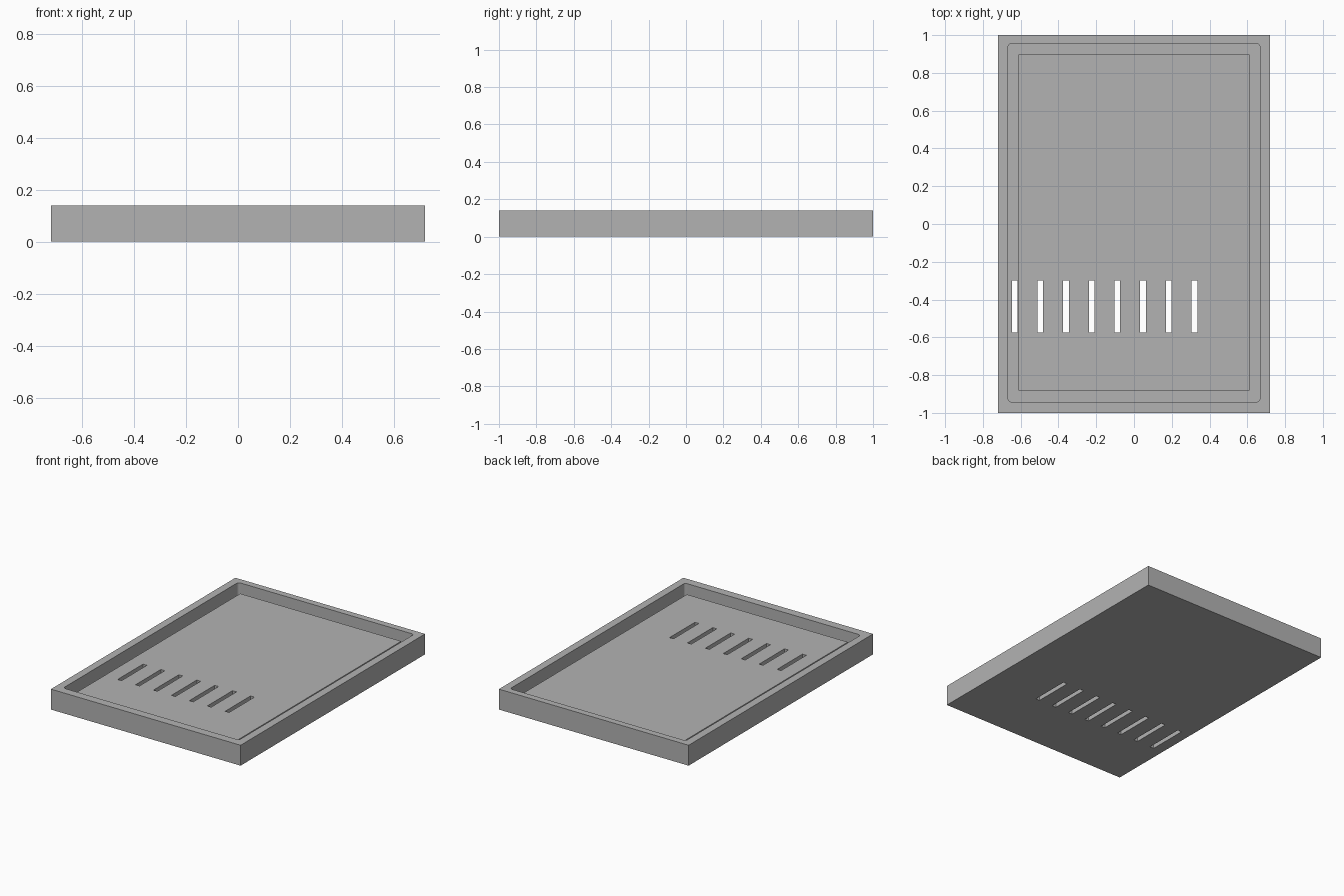
import bpy
import bmesh

cube = bpy.data.objects.get("Cube")
if cube:
    bpy.data.objects.remove(cube, do_unlink=True)

HEIGHT = 0.14
PANEL_TOP = 0.10
GROOVE_FLOOR = 0.04

grey = bpy.data.materials.new("plain grey")
grey.use_nodes = True
colour = (0.45, 0.45, 0.45, 1)
grey.diffuse_color = colour
grey.node_tree.nodes["Principled BSDF"].inputs["Base Color"].default_value = colour


def block(name, x, y, z, radius=0):
    """Box between (min, max) pairs, with optional rounded upright edges."""
    bm = bmesh.new()
    bmesh.ops.create_cube(bm, size=1)
    for v in bm.verts:
        v.co = [pair[0] if c < 0 else pair[1] for c, pair in zip(v.co, (x, y, z))]
    if radius:
        upright = [e for e in bm.edges
                   if abs(e.verts[0].co.z - e.verts[1].co.z) > 0.01]
        bmesh.ops.bevel(bm, geom=upright, offset=radius, segments=4,
                        profile=0.5, affect='EDGES')
    mesh = bpy.data.meshes.new(name)
    bm.to_mesh(mesh)
    bm.free()
    mesh.materials.append(grey)
    obj = bpy.data.objects.new(name, mesh)
    bpy.context.collection.objects.link(obj)
    return obj


def combine(target, tool, operation):
    """Apply a boolean and discard the tool."""
    mod = target.modifiers.new(operation.title(), 'BOOLEAN')
    mod.operation = operation
    mod.solver = 'EXACT'
    mod.object = tool
    bpy.context.view_layer.objects.active = target
    bpy.ops.object.modifier_apply(modifier=mod.name)
    bpy.data.objects.remove(tool, do_unlink=True)


# Outer tray with its rim
tray = block("tray", (-0.72, 0.72), (-1, 1), (0, HEIGHT))
combine(tray, block("cavity", (-0.667, 0.667), (-0.942, 0.955),
                    (GROOVE_FLOOR, HEIGHT + 0.1), 0.018), 'DIFFERENCE')

# Raised floor panel, leaving a groove all round
combine(tray, block("floor_panel", (-0.611, 0.611), (-0.882, 0.897),
                    (GROOVE_FLOOR - 0.02, PANEL_TOP)), 'UNION')

# Row of through slots, the first of them in the groove
for i in range(8):
    centre = -0.632 + i * 0.136
    combine(tray, block("slot", (centre - 0.015, centre + 0.015),
                        (-0.575, -0.30), (-0.1, HEIGHT + 0.1)), 'DIFFERENCE')
